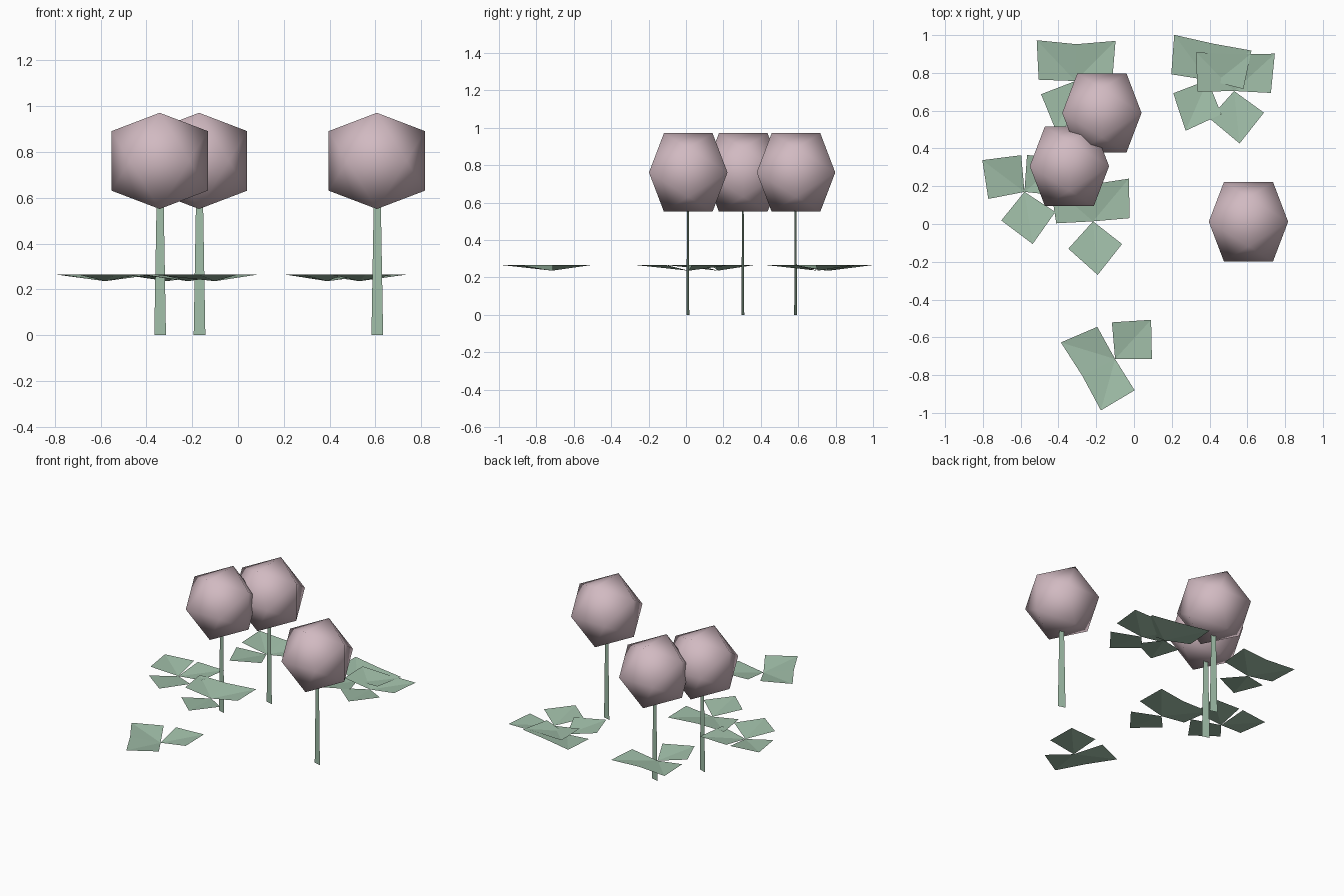
import bpy, bmesh, math
from mathutils import Vector

if "Cube" in bpy.data.objects:
    bpy.data.objects.remove(bpy.data.objects["Cube"])


def material(name, color):
    m = bpy.data.materials.new(name)
    m.diffuse_color = (*color, 1)
    m.use_nodes = True
    m.node_tree.nodes["Principled BSDF"].inputs["Base Color"].default_value = m.diffuse_color
    return m


GREEN = material("soft_green", (0.352, 0.515, 0.392))
PINK = material("dusty_pink", (0.64, 0.49, 0.535))


def finish(bm, name, mat, smooth=False):
    for f in bm.faces:
        f.smooth = smooth
    me = bpy.data.meshes.new(name)
    bm.to_mesh(me)
    bm.free()
    me.materials.append(mat)
    ob = bpy.data.objects.new(name, me)
    bpy.context.collection.objects.link(ob)
    return ob


# Flower head: smooth-shaded icosahedron standing on an edge
def flower_head(x, y, z=0.761, b=0.21, a=0.13):
    bm = bmesh.new()
    for s in (-1, 1):
        for t in (-1, 1):
            for p in ((0, s * a, t * b), (s * a, t * b, 0), (s * b, 0, t * a)):
                bm.verts.new(Vector(p) + Vector((x, y, z)))
    bmesh.ops.convex_hull(bm, input=bm.verts[:])
    bmesh.ops.recalc_face_normals(bm, faces=bm.faces[:])
    finish(bm, "flower_head", PINK, smooth=True)


# Stem: flat tapered ribbon, turned slightly about z
def stem(x, y):
    bm = bmesh.new()
    d = Vector((0.0255, -0.0075, 0))
    low, high = Vector((x, y, 0)), Vector((x, y, 0.74))
    pts = (low - d, low + d, high + d * 0.5, high - d * 0.5)
    bm.faces.new([bm.verts.new(p) for p in pts])
    finish(bm, "stem", GREEN)


# Leaf cluster: three creased leaves rising from a low centre
def leaf_cluster(x, y, spans, low=0.236, high=0.266, r=0.195):
    bm = bmesh.new()
    for start, end in spans:
        s1, s2 = (Vector((math.cos(math.radians(t)), math.sin(math.radians(t)), 0)) * r
                  for t in (start, end))
        base = Vector((x, y, high))
        centre = bm.verts.new((x, y, low))
        side1 = bm.verts.new(base + s1)
        tip = bm.verts.new(base + (s1 + s2) * 1.07)
        side2 = bm.verts.new(base + s2)
        bm.faces.new((centre, side1, tip))
        bm.faces.new((centre, tip, side2))
    finish(bm, "leaf_cluster", GREEN)


for fx, fy in ((0.606, 0.012), (-0.342, 0.306), (-0.17, 0.588)):
    flower_head(fx, fy)
    stem(fx + 0.002, fy - 0.002)

# Centre and the angle span of each leaf in degrees
CLUSTERS = (
    (-0.10, -0.715, ((0, 95), (119, 207), (207, 302))),
    (-0.217, 0.014, ((5, 95), (95, 183), (228, 322))),
    (-0.58, 0.17, ((-6, 86), (95, 191), (231, 327))),
    (-0.31, 0.757, ((1, 89), (89, 178), (201, 296))),
    (0.39, 0.762, ((-14, 82), (82, 171), (201, 292))),
    (0.53, 0.704, ((-3, 88), (88, 181), (228, 324))),
)
for c in CLUSTERS:
    leaf_cluster(*c)
